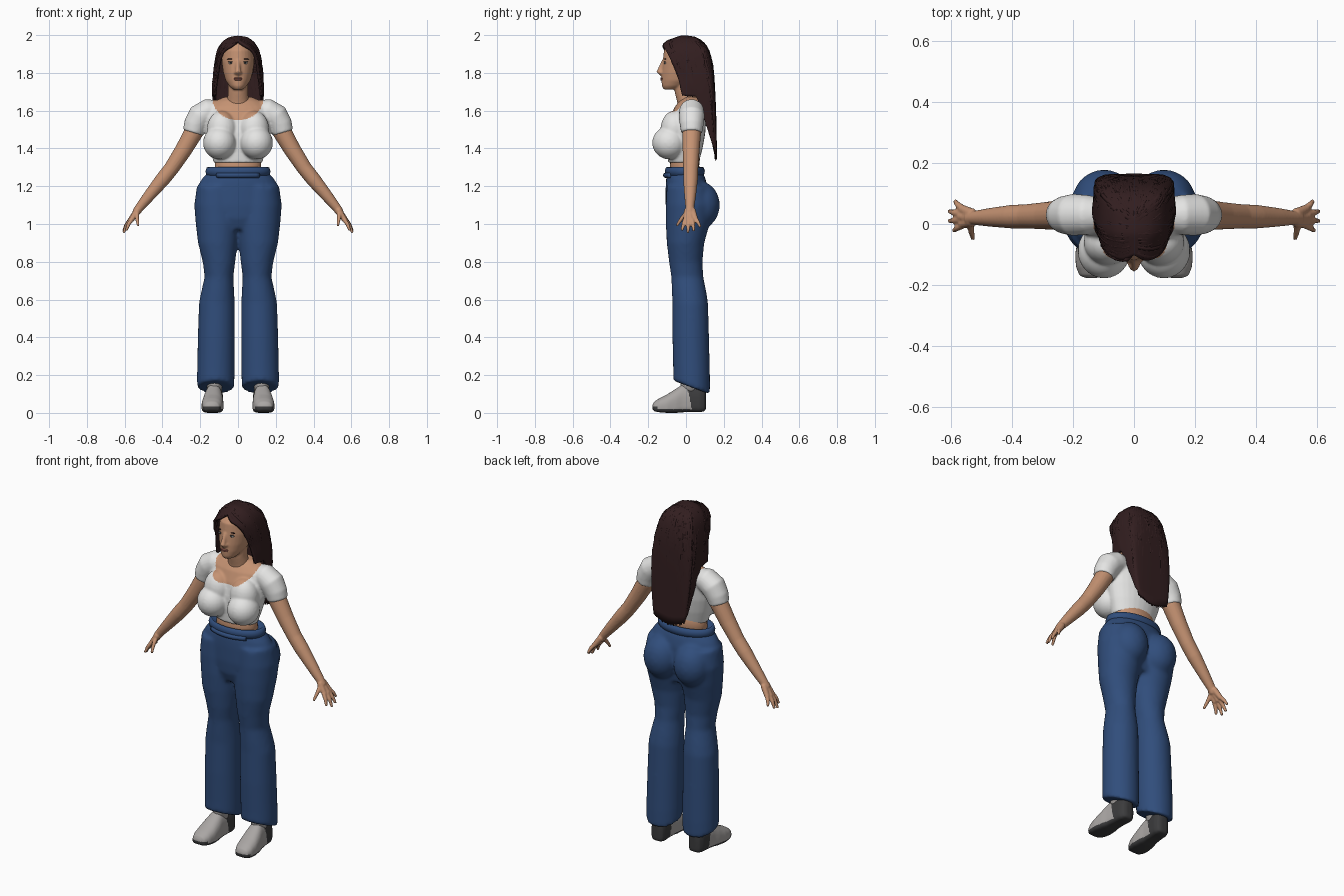
import bpy, bmesh, math, random
from mathutils import Vector, Matrix

random.seed(4)


def mat(name, col):
    m = bpy.data.materials.new(name)
    m.diffuse_color = (*col, 1)
    return m


SKIN = mat("skin", (0.56, 0.29, 0.17))
DENIM = mat("denim blue", (0.03, 0.075, 0.20))
WHITE = mat("white cotton", (0.78, 0.78, 0.77))
HAIR = mat("dark brown hair", (0.032, 0.013, 0.014))
GREY = mat("shoe grey", (0.40, 0.38, 0.37))
DARK = mat("sole dark grey", (0.045, 0.045, 0.047))
LIP = mat("lip", (0.36, 0.13, 0.10))


def skin_rings(bm, rings):
    """Bridge a list of equal point rings and cap both ends."""
    vs = [[bm.verts.new(p) for p in r] for r in rings]
    n = len(vs[0])
    for a, b in zip(vs, vs[1:]):
        for i in range(n):
            j = (i + 1) % n
            bm.faces.new((a[i], a[j], b[j], b[i]))
    bm.faces.new(vs[0][::-1])
    bm.faces.new(vs[-1])


def loft(bm, rows, s=1, n=28):
    """Rows are z, x0, x1, y0, y1 and an optional tilt of z along y."""
    rings = []
    for z, x0, x1, y0, y1, *t in rows:
        ring = []
        for i in range(n):
            a = 2 * math.pi * i / n
            y = (y1 - y0) / 2 * math.sin(a)
            ring.append((s * ((x0 + x1) / 2 + (x1 - x0) / 2 * math.cos(a)),
                         (y0 + y1) / 2 + y, z + (t[0] * y if t else 0)))
        rings.append(ring)
    skin_rings(bm, rings)


def tube(bm, pts, radii, s=1, n=14):
    """Round tube along a path."""
    pts = [Vector((s * p[0], p[1], p[2])) for p in pts]
    rings = []
    for i, p in enumerate(pts):
        d = pts[min(i + 1, len(pts) - 1)] - pts[max(i - 1, 0)]
        u = d.cross(Vector((0.03, 1, 0.02))).normalized()
        w = d.cross(u).normalized()
        rings.append([p + radii[i] * (math.cos(2 * math.pi * k / n) * u +
                      math.sin(2 * math.pi * k / n) * w) for k in range(n)])
    skin_rings(bm, rings)


def ball(bm, c, r):
    bmesh.ops.create_uvsphere(bm, u_segments=24, v_segments=14, radius=1,
                              matrix=Matrix.Translation(c) @ Matrix.Diagonal((*r, 1)))


def finish(bm, name, mats, voxel=0, smooth=0, rule=None):
    """Make the object, fuse its volumes, then colour its faces by a rule."""
    bmesh.ops.recalc_face_normals(bm, faces=bm.faces)
    me = bpy.data.meshes.new(name)
    bm.to_mesh(me)
    bm.free()
    ob = bpy.data.objects.new(name, me)
    bpy.context.collection.objects.link(ob)
    if voxel:
        m = ob.modifiers.new("fuse", 'REMESH')
        m.mode, m.voxel_size = 'VOXEL', voxel
        if smooth:
            m = ob.modifiers.new("soften", 'SMOOTH')
            m.factor, m.iterations = 0.5, smooth
        dg = bpy.context.evaluated_depsgraph_get()
        new = bpy.data.meshes.new_from_object(ob.evaluated_get(dg))
        ob.modifiers.clear()
        ob.data = me = new
    me.materials.clear()
    for m in mats:
        me.materials.append(m)
    for p in me.polygons:
        p.use_smooth = True
        p.material_index = rule(p.center) if rule else 0
    return ob


# Trousers: flared legs, hips and seat
bm = bmesh.new()
for s in (-1, 1):
    loft(bm, [(.135, .02, .217, -.068, .127, -.37), (.21, .018, .217, -.068, .127, -.15),
              (.4, .017, .213, -.072, .122), (.58, .017, .207, -.072, .117),
              (.64, .02, .195, -.075, .108), (.72, .025, .177, -.078, .092),
              (.8, .014, .187, -.09, .087), (.9, .003, .212, -.102, .097),
              (1.0, -.01, .224, -.107, .125), (1.1, -.01, .232, -.107, .14),
              (1.2, .0, .218, -.102, .12)], s)
    ball(bm, (s * .098, .075, 1.1), (.105, .104, .125))
loft(bm, [(.97, -.11, .11, -.08, .09), (1.03, -.2, .2, -.102, .1),
          (1.1, -.23, .23, -.108, .11), (1.19, -.22, .22, -.108, .115),
          (1.235, -.195, .195, -.106, .105), (1.27, -.163, .163, -.1, .092)])
finish(bm, "trousers", [DENIM], .011, 6)

# Waistband: rolled top edge and a folded front strip
bm = bmesh.new()
loft(bm, [(1.25, -.15, .15, -.09, .08), (1.257, -.168, .168, -.107, .095),
          (1.28, -.172, .172, -.112, .1), (1.298, -.166, .166, -.107, .094),
          (1.303, -.155, .155, -.098, .085), (1.285, -.14, .14, -.085, .07)], n=48)
path = [(.11 * k / 6, -.107 + .028 * (k / 6) ** 2, 1.258) for k in range(-6, 7)]
tube(bm, path, [.014] * 13)
finish(bm, "waistband", [DENIM])

# Bare waist
bm = bmesh.new()
loft(bm, [(1.24, -.13, .13, -.09, .075), (1.31, -.122, .122, -.085, .07),
          (1.40, -.13, .13, -.08, .08)])
finish(bm, "waist", [SKIN])

# Crop top with sleeves; the scoop neckline shows skin
bm = bmesh.new()
loft(bm, [(1.325, -.128, .128, -.095, .068), (1.4, -.152, .152, -.1, .088),
          (1.48, -.172, .172, -.1, .102), (1.56, -.18, .18, -.085, .108),
          (1.62, -.165, .165, -.06, .105), (1.652, -.12, .12, -.035, .092),
          (1.672, -.075, .075, -.01, .075)])
for s in (-1, 1):
    tube(bm, [(.1, .03, 1.60), (.155, .03, 1.598), (.2, .03, 1.57), (.225, .03, 1.525),
              (.238, .03, 1.483)], [.055, .066, .069, .063, .056], s, 20)
    ball(bm, (s * .098, -.088, 1.43), (.087, .091, .088))
    ball(bm, (s * .085, -.06, 1.5), (.08, .075, .1))


def neckline(c):
    front = c.y < .03 and (c.x / .135) ** 2 + ((c.z - 1.665) / .115) ** 2 < 1
    return int(front or (c.z > 1.645 and abs(c.x) < .125))


finish(bm, "crop_top", [WHITE, SKIN], .0065, 7, neckline)

# Head with neck, nose, chin and jaw
bm = bmesh.new()
loft(bm, [(1.712, -.026, .026, -.118, -.04), (1.73, -.046, .046, -.128, .0),
          (1.76, -.066, .066, -.13, .06), (1.80, -.078, .078, -.129, .085),
          (1.86, -.087, .087, -.123, .1), (1.92, -.082, .082, -.117, .1),
          (1.955, -.06, .06, -.09, .08), (1.972, -.03, .03, -.06, .05)])
loft(bm, [(1.60, -.075, .075, -.04, .08), (1.65, -.058, .058, -.048, .06),
          (1.70, -.052, .052, -.06, .05), (1.78, -.055, .055, -.06, .06)])
tube(bm, [(0, -.118, 1.865), (0, -.132, 1.83), (0, -.143, 1.806), (0, -.125, 1.792)],
     [.01, .012, .015, .012])
for s in (-1, 1):
    ball(bm, (s * .012, -.13, 1.801), (.01, .012, .008))
finish(bm, "head", [SKIN], .006, 3)

# Eyes, brows and lips
for name, m, z, x, r, y in (("eye", WHITE, 1.852, .036, (.014, .004, .0055), -.110),
                            ("iris", DARK, 1.852, .036, (.006, .004, .0055), -.1125),
                            ("lash", DARK, 1.858, .037, (.017, .005, .0022), -.1115),
                            ("brow", HAIR, 1.873, .038, (.02, .005, .003), -.109)):
    bm = bmesh.new()
    for s in (-1, 1):
        ball(bm, (s * x, y, z), r)
    finish(bm, name + "s", [m])
bm = bmesh.new()
ball(bm, (0, -.127, 1.771), (.024, .009, .005))
ball(bm, (0, -.127, 1.764), (.02, .009, .005))
finish(bm, "lips", [LIP])

# Arms and hands
for s, side in ((-1, "right"), (1, "left")):
    bm = bmesh.new()
    tube(bm, [(.19, .03, 1.56), (.235, .03, 1.485), (.29, .027, 1.39), (.352, .025, 1.295),
              (.40, .024, 1.235), (.47, .022, 1.15), (.525, .02, 1.083), (.54, .018, 1.06)],
         [.045, .05, .045, .04, .039, .031, .023, .022], s, 18)
    tube(bm, [(.53, .033, 1.075), (.565, .05, 1.025)], [.018, .014], s)
    tube(bm, [(.53, .018, 1.075), (.57, .025, 1.02)], [.018, .015], s)
    tube(bm, [(.53, .008, 1.075), (.565, .0, 1.02)], [.018, .014], s)
    for base, tip in (((.562, -.004, 1.025), (.592, -.022, .965)),
                      ((.57, .014, 1.022), (.606, .01, .953)),
                      ((.57, .033, 1.024), (.607, .042, .962)),
                      ((.562, .05, 1.03), (.588, .076, .983)),
                      ((.535, .002, 1.06), (.528, -.05, .99))):
        mid = [(a + b) / 2 + o for a, b, o in zip(base, tip, (.003, 0, .003))]
        tube(bm, [base, mid, tip], [.012, .0105, .007], s, 10)
    finish(bm, side + "_arm", [SKIN], .005, 2)

# Shoes: light upper, dark heel and sole, pale sock
for s, side in ((-1, "right"), (1, "left")):
    bm = bmesh.new()
    rings = []
    for y, w, z0, z1 in ((-.178, .018, .02, .042), (-.168, .04, .008, .06), (-.14, .053, .003, .078),
                         (-.1, .058, 0, .098), (-.05, .054, .0, .13), (-.02, .048, .003, .15),
                         (.03, .045, .005, .15), (.075, .045, .004, .15), (.098, .036, .008, .14),
                         (.106, .018, .02, .115)):
        ring = []
        for k in range(28):
            a = 2 * math.pi * k / 28
            ca, sa = math.cos(a), math.sin(a)
            low = .45 if sa < 0 else .85
            ring.append((s * (.128 - y * .07) + w * math.copysign(abs(ca) ** low, ca), y,
                         z0 + (z1 - z0) * (.4 + (.6 if sa > 0 else .4) * math.copysign(abs(sa) ** low, sa))))
        rings.append(ring)
    skin_rings(bm, rings)
    finish(bm, side + "_shoe", [GREY, DARK], .006, 3,
           lambda c: int(c.y > .015 + (.1 - c.z) * .2 or c.z < .02 or (c.y < -.15 and c.z < .035)))
    bm = bmesh.new()
    loft(bm, [(.1, .085, .165, -.03, .07), (.16, .085, .165, -.03, .07),
              (.24, .085, .165, -.02, .075)], s)
    finish(bm, side + "_sock", [GREY])

# Hair: key locks from forehead to nape, blended into a sheet and loose strands
LOCKS = [(0, [(0, -.1, 1.965), (.035, -.118, 1.942), (.075, -.104, 1.915), (.098, -.075, 1.86),
              (.108, -.045, 1.79), (.117, -.03, 1.73), (.122, -.02, 1.68)]),
         (.38, [(0, -.03, 1.99), (.055, -.03, 1.978), (.1, -.015, 1.93), (.118, .0, 1.86),
                (.126, .02, 1.79), (.132, .04, 1.73), (.13, .06, 1.675)]),
         (.52, [(0, .0, 1.99), (.055, .035, 1.975), (.095, .075, 1.93), (.115, .1, 1.84),
                (.125, .125, 1.72), (.12, .143, 1.55), (.1, .153, 1.38)]),
         (1, [(0, .02, 1.988), (0, .065, 1.972), (0, .108, 1.93), (0, .135, 1.84),
              (0, .146, 1.72), (0, .153, 1.55), (0, .158, 1.345)])]


def lock_point(u, v):
    """Point on the hair surface: u from forehead to back, v from root to tip."""
    k = max(i for i in range(3) if u >= LOCKS[i][0])
    (u0, a), (u1, b) = LOCKS[k], LOCKS[k + 1]
    f = (u - u0) / (u1 - u0)
    g = math.sqrt(1 - (1 - f) ** 2) if k == 2 else f
    q = [Vector((p[0] * (math.sqrt(max(0, 1 - f * f)) * .4 + (1 - f) * .6 if k == 2 else 1 - f)
                 + r[0] * f, p[1] + (r[1] - p[1]) * g, p[2] + (r[2] - p[2]) * f))
         for p, r in zip(a, b)]
    i = min(int(v * 6), 5)
    t = v * 6 - i
    p0, p1, p2 = q[max(i - 1, 0)], q[i], q[i + 1]
    p3 = q[min(i + 2, 6)]
    return .5 * (2 * p1 + (p2 - p0) * t + (2 * p0 - 5 * p1 + 4 * p2 - p3) * t * t
                 + (3 * p1 - p0 - 3 * p2 + p3) * t ** 3)


bm = bmesh.new()
grid = [[bm.verts.new((s * p.x, p.y, p.z)) for p in (lock_point(u / 20, v / 20) for v in range(21))]
        for s, us in ((-1, range(21)), (1, range(19, -1, -1))) for u in us]
for a, b in zip(grid, grid[1:]):
    for i in range(20):
        bm.faces.new((a[i], a[i + 1], b[i + 1], b[i]))
bmesh.ops.remove_doubles(bm, verts=bm.verts, dist=.0005)
sheet = finish(bm, "hair_base", [HAIR])
m = sheet.modifiers.new("thickness", 'SOLIDIFY')
m.thickness, m.offset = .014, 0

bm = bmesh.new()
for i in range(340):
    s = 1 if i % 2 else -1
    u, start = random.random(), random.choice((0, 0, .05, .2, .4))
    end, drift = random.uniform(.9, 1.03), random.uniform(-.05, .05)
    r = random.uniform(.0045, .0085)
    pts = []
    for k in range(15):
        v = start + (end - start) * k / 14
        pts.append(lock_point(min(max(u + drift * v, 0), 1), v)
                   + Vector([random.uniform(-.0025, .0025) for _ in range(3)]))
    tube(bm, pts, [r * (1 - .7 * (k / 14) ** 3) * (.5 if k == 0 else 1) for k in range(15)], s, 5)
finish(bm, "hair_strands", [HAIR])
